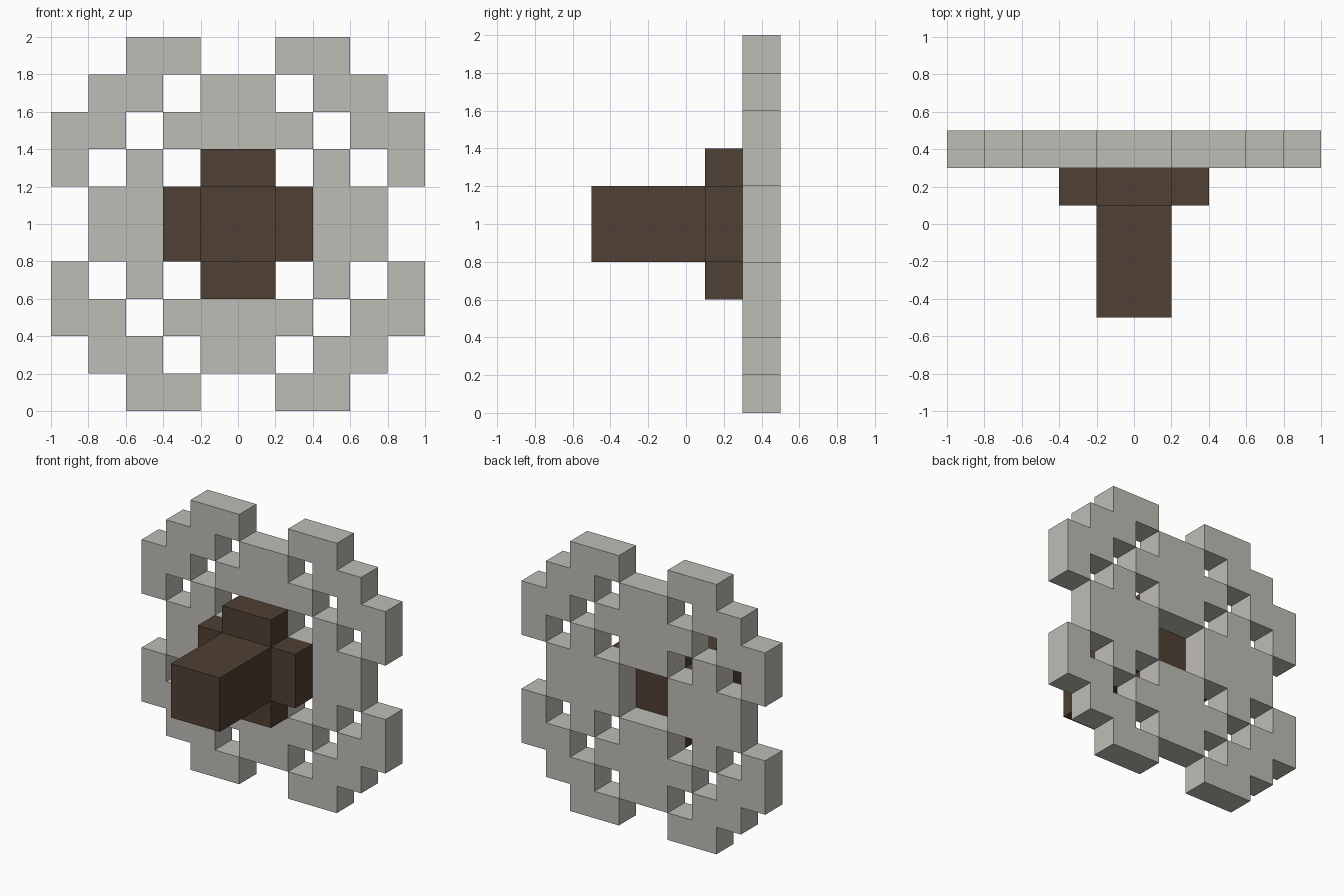
import bpy
import bmesh

cube = bpy.data.objects.get("Cube")
if cube:
    bpy.data.objects.remove(cube, do_unlink=True)

U = 0.2  # grid unit


def material(name, rgb):
    m = bpy.data.materials.new(name)
    m.use_nodes = True
    m.diffuse_color = (*rgb, 1)
    bsdf = next(n for n in m.node_tree.nodes if n.type == 'BSDF_PRINCIPLED')
    bsdf.inputs["Base Color"].default_value = (*rgb, 1)
    return m


GREY = material("light grey", (0.515, 0.509, 0.468))
BROWN = material("dark brown", (0.080, 0.051, 0.033))


def slab(name, outline, y0, y1, mat):
    """Extrude an x-z outline, in grid units about the axle, from y0 to y1."""
    bm = bmesh.new()
    face = bm.faces.new([bm.verts.new((x * U, y0, 1 + z * U)) for x, z in outline])
    ext = bmesh.ops.extrude_face_region(bm, geom=[face])
    moved = [g for g in ext["geom"] if isinstance(g, bmesh.types.BMVert)]
    bmesh.ops.translate(bm, verts=moved, vec=(0, y1 - y0, 0))
    bmesh.ops.recalc_face_normals(bm, faces=bm.faces)
    mesh = bpy.data.meshes.new(name)
    bm.to_mesh(mesh)
    bm.free()
    mesh.materials.append(mat)
    obj = bpy.data.objects.new(name, mesh)
    bpy.context.collection.objects.link(obj)
    return obj


def plus(a, b, c, d):
    """Plus outline: stem |x|<=1 from z=a to d, crossbar |x|<=2 from z=b to c."""
    return [(-1, a), (1, a), (1, b), (2, b), (2, c), (1, c),
            (1, d), (-1, d), (-1, c), (-2, c), (-2, b), (-1, b)]


# Stepped rim segments, one per corner
rim = [(1, 4), (2, 4), (2, 3), (3, 3), (3, 2), (4, 2), (4, 1), (5, 1),
       (5, 3), (4, 3), (4, 4), (3, 4), (3, 5), (1, 5)]
for sx, side in ((1, "left"), (-1, "right")):
    for sz, level in ((1, "upper"), (-1, "lower")):
        slab(f"rim_{level}_{side}", [(sx * x, sz * z) for x, z in rim], 0.3, 0.5, GREY)

# Four plus-shaped spokes around the open axle hole
spoke = plus(1, 2, 3, 4)
for name, c, s in (("top", 1, 0), ("right", 0, 1), ("bottom", -1, 0), ("left", 0, -1)):
    slab(f"spoke_{name}", [(c * x - s * z, s * x + c * z) for x, z in spoke], 0.3, 0.5, GREY)

# Hub and axle
slab("hub", plus(-2, -1, 1, 2), 0.1, 0.3, BROWN)
slab("axle", [(-1, -1), (1, -1), (1, 1), (-1, 1)], -0.5, 0.1, BROWN)
